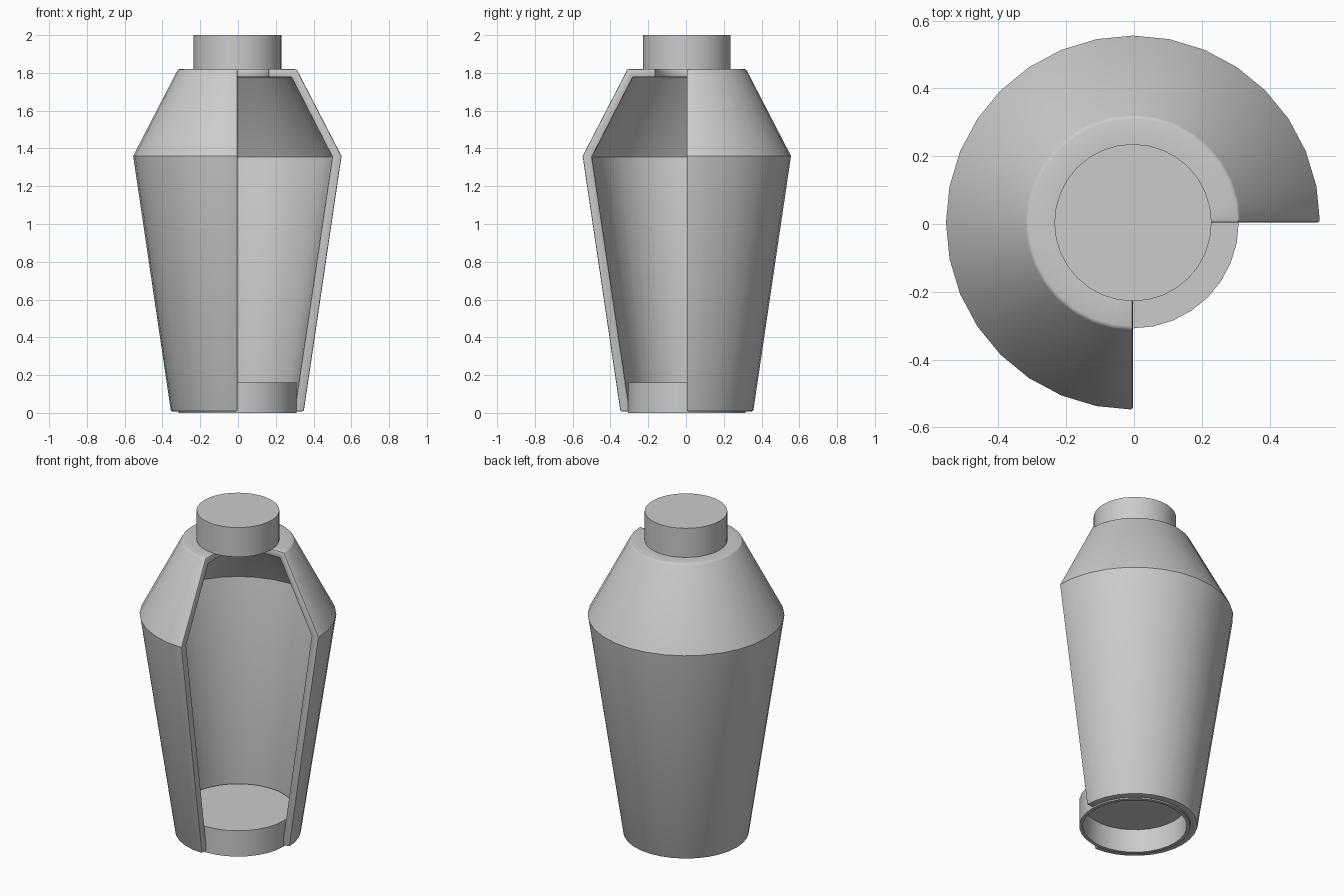
import bpy, bmesh, math

if "Cube" in bpy.data.objects:
    bpy.data.objects.remove(bpy.data.objects["Cube"])

CX, CY = -0.003, 0.004


def revolve(name, profile, steps, sweep=360, closed=False, bevel=0.0):
    """Revolve an (r, z) profile around the vertical axis."""
    bm = bmesh.new()
    full = sweep == 360
    rings = []
    for i in range(steps if full else steps + 1):
        a = math.radians(sweep) * i / steps
        rings.append([bm.verts.new((CX + r * math.cos(a), CY + r * math.sin(a), z))
                      for r, z in profile])
    n = len(profile)
    for i in range(steps):
        a, b = rings[i], rings[(i + 1) % len(rings)]
        for j in range(n if closed else n - 1):
            k = (j + 1) % n
            bm.faces.new((a[j], b[j], b[k], a[k]))
    if closed and not full:
        bm.faces.new(rings[0])
        bm.faces.new(rings[-1][::-1])
    bmesh.ops.remove_doubles(bm, verts=bm.verts, dist=1e-5)
    bmesh.ops.recalc_face_normals(bm, faces=bm.faces)
    me = bpy.data.meshes.new(name)
    bm.to_mesh(me)
    bm.free()
    ob = bpy.data.objects.new(name, me)
    bpy.context.collection.objects.link(ob)
    bpy.ops.object.select_all(action='DESELECT')
    ob.select_set(True)
    bpy.context.view_layer.objects.active = ob
    if bevel:
        m = ob.modifiers.new("edge_bevel", 'BEVEL')
        m.width, m.segments = bevel, 2
        m.limit_method, m.angle_limit = 'ANGLE', math.radians(45)
        bpy.ops.object.modifier_apply(modifier=m.name)
    bpy.ops.object.shade_smooth_by_angle(angle=math.radians(30))
    return ob


# Three-quarter bottle wall with a flat top flange
revolve("shell", [(0.352, 0.008), (0.552, 1.36), (0.314, 1.82), (0.165, 1.82),
                  (0.165, 1.777), (0.285, 1.777), (0.502, 1.355), (0.302, 0.008)],
        24, 270, closed=True, bevel=0.008)

# Base cup, open underneath
revolve("base", [(0, 0.16), (0.312, 0.16), (0.312, 0.0), (0.292, 0.0),
                 (0.292, 0.145), (0, 0.145)], 32)

# Cap on top
revolve("cap", [(0, 2.0), (0.232, 2.0), (0.232, 1.818), (0, 1.818)], 32)
